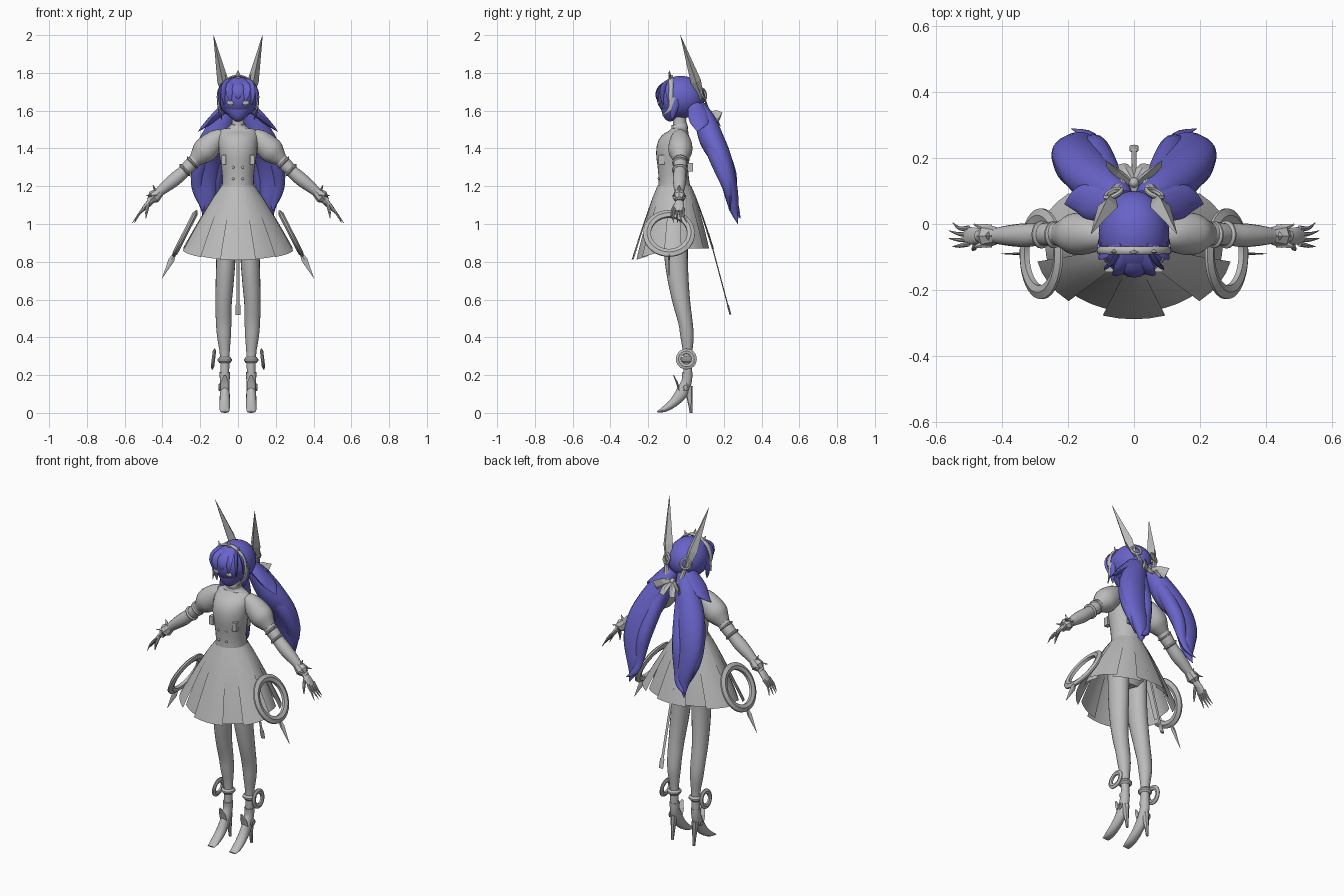
import bpy, bmesh, math
from mathutils import Vector

def material(name, rgb):
    m = bpy.data.materials.new(name)
    m.diffuse_color = (*rgb, 1)
    return m

GREY = material("grey", (0.5, 0.5, 0.5))
BLUE = material("violet_blue", (0.14, 0.125, 0.58))

def finish(name, bm, mat, mirror=False, smooth=True):
    bmesh.ops.recalc_face_normals(bm, faces=bm.faces)
    me = bpy.data.meshes.new(name)
    bm.to_mesh(me)
    bm.free()
    me.materials.append(mat)
    ob = bpy.data.objects.new(name, me)
    bpy.context.collection.objects.link(ob)
    if smooth:
        bpy.ops.object.select_all(action='DESELECT')
        ob.select_set(True)
        bpy.context.view_layer.objects.active = ob
        bpy.ops.object.shade_smooth_by_angle(angle=math.radians(40))
    if mirror:
        ob.modifiers.new("mirror", 'MIRROR').use_clip = False
    return ob

def catmull(pts, steps):
    if steps < 2 or len(pts) < 3:
        return pts
    out = []
    for i in range(len(pts) - 1):
        a, b, c, d = pts[max(i-1, 0)], pts[i], pts[i+1], pts[min(i+2, len(pts)-1)]
        for k in range(steps):
            t = k / steps
            out.append([0.5*(2*q + (r-p)*t + (2*p-5*q+4*r-s)*t*t + (3*q-p-3*r+s)*t**3)
                        for p, q, r, s in zip(a, b, c, d)])
    return out + [pts[-1]]

def tube(name, pts, mat=GREY, n=16, ref=(1, 0, 0), steps=3, mirror=False, smooth=True):
    """Loft of ellipses; each point is x, y, z, radius along ref, other radius."""
    pts = catmull([tuple(p) if len(p) == 5 else (*p, p[3]) for p in pts], steps)
    ref = Vector(ref)
    bm = bmesh.new()
    rings = []
    for i, p in enumerate(pts):
        t = (Vector(pts[min(i+1, len(pts)-1)][:3]) - Vector(pts[max(i-1, 0)][:3])).normalized()
        u = (ref - t * ref.dot(t)).normalized()
        v = t.cross(u)
        rx, ry = max(p[3], 0.0008), max(p[4], 0.0008)
        rings.append([bm.verts.new(Vector(p[:3]) + u*rx*math.cos(a) + v*ry*math.sin(a))
                      for a in (2*math.pi*k/n for k in range(n))])
    for r0, r1 in zip(rings, rings[1:]):
        for k in range(n):
            bm.faces.new((r0[k], r0[(k+1) % n], r1[(k+1) % n], r1[k]))
    bm.faces.new(rings[0])
    bm.faces.new(rings[-1])
    return finish(name, bm, mat, mirror, smooth)

def ball(name, c, r, mat=GREY, mirror=False, seg=24):
    bm = bmesh.new()
    bmesh.ops.create_uvsphere(bm, u_segments=seg, v_segments=seg*2//3, radius=1)
    for v in bm.verts:
        v.co = Vector([c[i] + v.co[i]*r[i] for i in range(3)])
    return finish(name, bm, mat, mirror)

def box(name, c, s, mirror=False):
    bm = bmesh.new()
    bmesh.ops.create_cube(bm, size=1)
    for v in bm.verts:
        v.co = Vector([c[i] + v.co[i]*s[i] for i in range(3)])
    return finish(name, bm, GREY, mirror, False)

def ring(name, c, normal, r_out, r_in, h, n=32, mirror=True):
    """Flat bevelled ring."""
    q = Vector((0, 0, 1)).rotation_difference(Vector(normal))
    mid = (r_out + r_in) / 2
    prof = [(r_in, -h*.3), (mid, -h*.5), (r_out, -h*.15), (r_out, h*.15), (mid, h*.5), (r_in, h*.3)]
    bm = bmesh.new()
    rows = [[bm.verts.new(Vector(c) + q @ Vector((r*math.cos(a), r*math.sin(a), z))) for r, z in prof]
            for a in (2*math.pi*k/n for k in range(n))]
    m = len(prof)
    for i in range(n):
        for j in range(m):
            bm.faces.new((rows[i][j], rows[(i+1) % n][j], rows[(i+1) % n][(j+1) % m], rows[i][(j+1) % m]))
    return finish(name, bm, GREY, mirror)

# Body
tube("torso", [(0, -.06, 1.17, .088, .088), (0, -.065, 1.24, .083, .08), (0, -.068, 1.31, .09, .083),
               (0, -.068, 1.37, .1, .09), (0, -.062, 1.42, .104, .087), (0, -.042, 1.465, .108, .062),
               (0, -.033, 1.5, .09, .045), (0, -.033, 1.517, .037, .036), (0, -.035, 1.58, .034, .034)], n=28)
tube("hips", [(0, -.055, 1.18, .08, .08), (0, -.052, 1.05, .112, .088), (0, -.05, .98, .115, .08),
              (0, -.05, .92, .07, .05)], n=24)
tube("collar", [(0, -.034, 1.503, .07, .044), (0, -.034, 1.516, .046, .043), (0, -.036, 1.53, .04, .04)], n=20)
box("back_pouch", (.033, .022, 1.3), (.045, .028, .045), True)
box("belt_buckle", (.075, -.13, 1.34), (.025, .03, .05), True)
for i in range(3):
    ball("bodice_button", (.025, -.148 + .002*i, 1.36 - .06*i), (.007, .006, .007), mirror=True, seg=12)

# Pleated skirt made of overlapping panels
def skirt():
    bm = bmesh.new()
    cols, rows = 4, 6
    for k in range(12):
        out = 1.0 if k % 2 == 0 else .9
        grid = []
        for j in range(rows + 1):
            t = j / rows
            f = t ** .9
            line = []
            for i in range(cols + 1):
                a = math.radians(-90 + 30*k + 18.5*(2*i/cols - 1))
                hem = .87 - .06*max(0, -math.sin(a))
                scale = 1 + (out - 1)*t
                line.append(bm.verts.new((math.cos(a)*(.086 + .212*f)*scale,
                                          -.062 - .008*t + math.sin(a)*(.088 + .13*f)*scale,
                                          1.205 + (hem - 1.205)*t)))
            grid.append(line)
        for j in range(rows):
            for i in range(cols):
                bm.faces.new((grid[j][i], grid[j][i+1], grid[j+1][i+1], grid[j+1][i]))
    finish("skirt", bm, GREY)
skirt()
tube("skirt_tail", [(0, .12, .95, .007, .003), (0, .22, .575, .008, .003), (0, .222, .57, .014, .005),
                    (0, .235, .52, .014, .005)], n=8, steps=1, smooth=False)

# Legs and heeled boots
tube("leg", [(.062, -.055, .98, .055, .065), (.064, -.052, .82, .051, .062), (.07, -.041, .7, .048, .055),
             (.076, -.023, .58, .043, .046), (.076, -.003, .48, .041, .038), (.074, .006, .4, .036, .035),
             (.07, .009, .3, .025, .023), (.07, .008, .17, .023, .024)], mirror=True, n=20)
tube("boot", [(.07, -.152, .005, .022, .004), (.071, -.115, .02, .027, .016), (.07, -.065, .055, .028, .025),
              (.07, -.02, .11, .026, .034), (.07, .004, .17, .026, .028), (.07, .006, .215, .028, .028)],
     mirror=True, n=14)
tube("boot_heel", [(.07, .012, .14, .02, .024), (.07, .02, .07, .012, .014), (.07, .027, 0, .008, .007)],
     mirror=True, n=8)
tube("boot_flap", [(.07, -.03, .1, .022, .008), (.07, -.048, .16, .022, .006), (.07, -.066, .2, .006, .003)],
     mirror=True, n=6, steps=1, smooth=False)
ring("boot_disc", (.098, 0, .135), (1, 0, 0), .02, .008, .012, 16)
ring("ankle_cuff", (.07, .009, .28), (0, 0, 1), .038, .02, .03, 20)
ring("ankle_ring", (.13, .002, .285), (.98, 0, .12), .055, .028, .018)

# Hip rings with a thin spike
tilt = math.radians(27)
ring("hip_ring", (.28, -.09, .95), (math.cos(tilt), 0, math.sin(tilt)), .137, .096, .028, 40)
tube("hip_ring_spike", [(.337, -.09, .84, .004, .008), (.352, -.09, .81, .004, .016), (.402, -.09, .712, 0, 0)],
     ref=(0, 1, 0), n=4, steps=1, mirror=True, smooth=False)

# Arms
Y = (0, 1, 0)
tube("puff_sleeve", [(.08, -.033, 1.475, .035, .032), (.112, -.032, 1.453, .05, .05), (.145, -.03, 1.42, .062, .063),
                     (.18, -.03, 1.385, .063, .066), (.208, -.03, 1.358, .048, .05), (.228, -.03, 1.34, .036, .036)],
     ref=Y, mirror=True, n=20)
tube("arm", [(.215, -.03, 1.35, .034), (.25, -.03, 1.315, .036), (.285, -.032, 1.28, .033), (.33, -.034, 1.24, .036),
             (.38, -.035, 1.2, .031), (.43, -.036, 1.157, .022), (.47, -.036, 1.12, .019)],
     ref=Y, mirror=True)
for x, z, r in ((.242, 1.325, .041), (.28, 1.286, .042)):
    ring("arm_band", (x, -.032, z), (.74, 0, -.67), r, .025, .016, 20)
tube("wrist_cuff", [(.415, -.036, 1.17, .026), (.445, -.036, 1.143, .036), (.462, -.036, 1.128, .022)],
     ref=Y, n=8, steps=1, mirror=True, smooth=False)
for dy, dx, dz in ((0, .0, .065), (.035, .035, .01), (-.035, .035, .01), (0, .02, -.05)):
    tube("cuff_spike", [(.435, -.036 + dy*.5, 1.15 + dz*.3, .018, .01),
                        (.45 + dx, -.036 + dy, 1.14 + dz, .002)],
         ref=Y, n=4, steps=1, mirror=True, smooth=False)
tube("palm", [(.455, -.036, 1.133, .017, .013), (.485, -.036, 1.1, .026, .012), (.508, -.036, 1.07, .025, .009)],
     ref=Y, mirror=True, n=12)
for i in range(4):
    y = -.06 + .016*i
    end = .548 if i in (0, 3) else .56
    tube("finger", [(.5, y, 1.082, .008), (.527, y*1.1, 1.048, .006), (end, y*1.5 + .022, 1.005, .001)],
         ref=Y, mirror=True, n=8)
tube("thumb", [(.475, -.055, 1.105, .009), (.483, -.072, 1.07, .008), (.488, -.08, 1.03, .002)],
     ref=Y, mirror=True, n=8)

# Head and fringe
ball("head", (0, -.028, 1.672), (.107, .128, .112), BLUE, seg=32)
tube("jaw", [(0, -.1, 1.548, .012, .012), (0, -.093, 1.562, .035, .032), (0, -.078, 1.6, .07, .06),
             (0, -.06, 1.65, .088, .08)], BLUE, n=20)
for i in range(7):
    a = math.radians(-66 + 22*i)
    s, c = math.sin(a), math.cos(a)
    low = 1.66 - .04*abs(s)
    tube("fringe_lock", [(s*.045, -.035 - c*.045, 1.765, .015, .005), (s*.088, -.035 - c*.1, 1.73, .03, .008),
                         (s*.105, -.035 - c*.12, 1.69, .026, .007), (s*.105, -.04 - c*.115, low, .002)],
         BLUE, ref=(c, -s, 0), n=8)
tube("side_lock", [(.09, -.06, 1.7, .012, .02), (.1, -.06, 1.63, .01, .022), (.092, -.07, 1.58, .007, .014),
                   (.085, -.075, 1.55, .001)], BLUE, n=8, mirror=True)
tube("flick_lock", [(.06, .055, 1.62, .03, .045), (.115, .065, 1.575, .022, .055), (.165, .07, 1.53, .014, .045),
                    (.21, .06, 1.49, .001)], BLUE, ref=(0, 0, 1), n=12, mirror=True)
ball("eye", (.04, -.143, 1.642), (.02, .007, .013), GREY, True, 16)

# Twin tails of hair
tube("hair_tail", [(.03, .065, 1.62, .035, .04), (.07, .1, 1.55, .06, .055), (.12, .135, 1.45, .078, .066),
                   (.16, .185, 1.35, .08, .056), (.176, .222, 1.24, .072, .044), (.165, .245, 1.13, .05, .034),
                   (.165, .258, 1.06, .028, .02), (.18, .275, 1.0, .001)], BLUE, n=18, mirror=True)
tube("hair_tail_outer", [(.12, .115, 1.48, .04), (.18, .155, 1.38, .046), (.208, .193, 1.28, .04),
                         (.212, .22, 1.2, .035, .03), (.19, .23, 1.13, .03, .018), (.185, .23, 1.07, .001)],
     BLUE, n=12, mirror=True)
tube("hair_tail_inner", [(.07, .13, 1.5, .04), (.095, .185, 1.38, .042), (.115, .23, 1.26, .038),
                         (.13, .252, 1.14, .03, .02), (.145, .272, 1.07, .02, .012), (.19, .288, 1.03, .001)],
     BLUE, n=12, mirror=True)

# Headdress
arc = [math.radians(-10 + 10*i) for i in range(21)]
tube("headband", [(.107*math.cos(a), -.08, 1.672 + .112*math.sin(a), .012, .006) for a in arc],
     ref=Y, n=8, steps=1)
tube("tiara_point", [(0, -.083, 1.775, .02, .01), (0, -.09, 1.815, 0, 0)], n=4, steps=1, smooth=False)
tube("tiara_side_point", [(.055, -.083, 1.762, .014, .01), (.07, -.085, 1.792, 0, 0)], n=4, steps=1,
     mirror=True, smooth=False)
tube("cheek_guard", [(.104, -.07, 1.67, .008, .014), (.1, -.085, 1.61, .006, .012), (.078, -.125, 1.575, .002)],
     n=6, mirror=True)
tube("ear_spire", [(.06, .085, 1.66, .014, .012), (.08, .052, 1.755, .03, .028), (.13, -.03, 2.0, 0, 0)],
     n=4, steps=1, mirror=True, smooth=False)
ring("spire_ring", (.062, .092, 1.69), (.4, .85, .3), .034, .02, .016, 20)
tube("spire_rod", [(.06, .1, 1.66, .012, .006), (.045, .12, 1.6, .016, .006), (.035, .14, 1.57, .01, .005)],
     n=6, steps=1, mirror=True, smooth=False)
tube("bow_loop", [(.003, .12, 1.585, .01, .008), (.045, .15, 1.575, .03, .014), (.078, .175, 1.555, .04, .006)],
     ref=(0, .3, 1), n=4, steps=1, mirror=True, smooth=False)
tube("bow_ribbon", [(.005, .13, 1.585, .01, .006), (.025, .165, 1.55, .02, .005), (.035, .18, 1.52, .016, .003)],
     n=4, steps=1, mirror=True, smooth=False)
ball("bow_knot", (0, .125, 1.585), (.016, .016, .018), seg=12)
